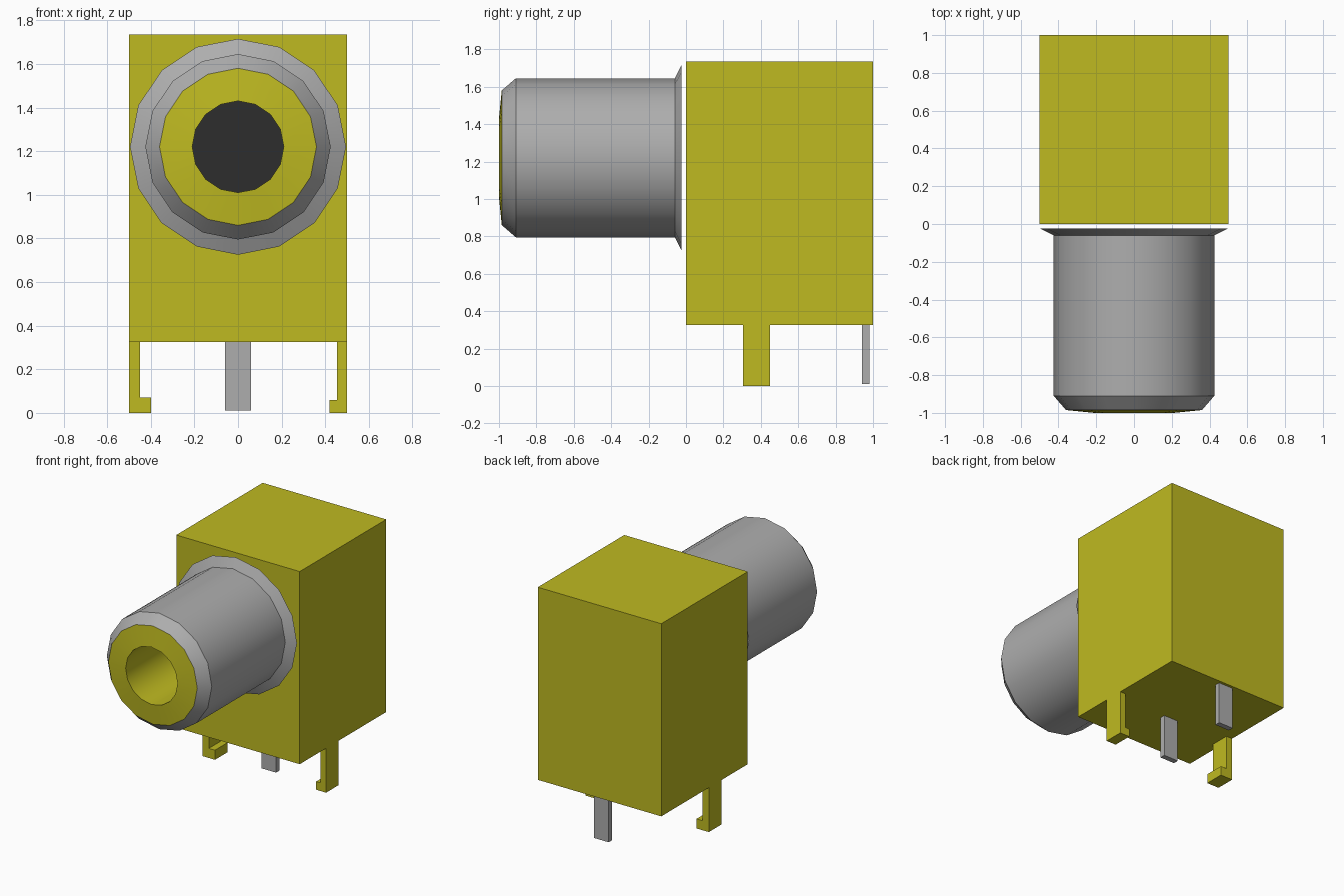
import bpy, bmesh, math

cube = bpy.data.objects.get("Cube")
if cube:
    bpy.data.objects.remove(cube, do_unlink=True)

AXIS_Z = 1.22   # height of the barrel axis
SIDES = 16


def material(name, rgb, rough=0.6):
    m = bpy.data.materials.new(name)
    m.use_nodes = True
    m.diffuse_color = (*rgb, 1)
    bsdf = m.node_tree.nodes["Principled BSDF"]
    bsdf.inputs["Base Color"].default_value = (*rgb, 1)
    bsdf.inputs["Roughness"].default_value = rough
    return m


YELLOW = material("yellow_plastic", (0.52, 0.49, 0.015))
METAL = material("grey_metal", (0.42, 0.42, 0.42))
DARK = material("dark_socket", (0.026, 0.026, 0.026))


def finish(name, bm, mat):
    bmesh.ops.recalc_face_normals(bm, faces=bm.faces)
    mesh = bpy.data.meshes.new(name)
    bm.to_mesh(mesh)
    bm.free()
    mesh.materials.append(mat)
    obj = bpy.data.objects.new(name, mesh)
    bpy.context.collection.objects.link(obj)
    return obj


def prism(name, outline, y0, y1, mat):
    """Extrude an (x, z) outline from y0 to y1."""
    bm = bmesh.new()
    face = bm.faces.new([bm.verts.new((x, y0, z)) for x, z in outline])
    ext = bmesh.ops.extrude_face_region(bm, geom=[face])
    verts = [g for g in ext["geom"] if isinstance(g, bmesh.types.BMVert)]
    bmesh.ops.translate(bm, verts=verts, vec=(0, y1 - y0, 0))
    return finish(name, bm, mat)


def box(name, x0, x1, y0, y1, z0, z1, mat):
    return prism(name, [(x0, z0), (x1, z0), (x1, z1), (x0, z1)], y0, y1, mat)


def lathe(name, profile, mat):
    """Spin a closed (radius, y) profile around the barrel axis."""
    bm = bmesh.new()
    rings = []
    for i in range(SIDES):
        a = 2 * math.pi * i / SIDES
        rings.append([bm.verts.new((r * math.sin(a), y, AXIS_Z + r * math.cos(a)))
                      for r, y in profile])
    n = len(profile)
    for i in range(SIDES):
        a, b = rings[i], rings[(i + 1) % SIDES]
        for j in range(n):
            k = (j + 1) % n
            if profile[j][0] == 0 and profile[k][0] == 0:
                continue
            bm.faces.new((a[j], a[k], b[k], b[j]))
    bmesh.ops.remove_doubles(bm, verts=bm.verts, dist=1e-5)
    obj = finish(name, bm, mat)
    bpy.ops.object.select_all(action='DESELECT')
    obj.select_set(True)
    bpy.context.view_layer.objects.active = obj
    bpy.ops.object.shade_smooth_by_angle(angle=math.radians(30))
    return obj


# Housing block
box("housing", -0.5, 0.5, 0, 1, 0.325, 1.735, YELLOW)

# Metal barrel with flared rear flange and chamfered nose
lathe("barrel", [(0.36, -0.985), (0.425, -0.91), (0.425, -0.06), (0.495, -0.025),
                 (0, -0.025), (0, -0.038), (0.36, -0.038)], METAL)

# Insulator with a bore through it, and the dark bore floor
lathe("insulator", [(0.36, -0.985), (0.21, -1.0), (0.21, -0.04), (0.36, -0.04)], YELLOW)
lathe("bore_floor", [(0, -0.046), (0.21, -0.046), (0.21, -0.04), (0, -0.04)], DARK)

# Hooked mounting legs, with slightly different hooks on each side
for name, s, inner, tip, hook in (("left_leg", 1, 0.455, 0.42, 0.06),
                                  ("right_leg", -1, 0.45, 0.40, 0.07)):
    outline = [(0.5, 0), (0.5, 0.325), (inner, 0.325), (inner, hook), (tip, hook), (tip, 0)]
    prism(name, [(s * x, z) for x, z in outline], 0.305, 0.45, YELLOW)

# Contact pins
for name, y in (("middle_pin", 0.375), ("rear_pin", 0.96)):
    box(name, -0.06, 0.06, y - 0.02, y + 0.02, 0.01, 0.325, METAL)
